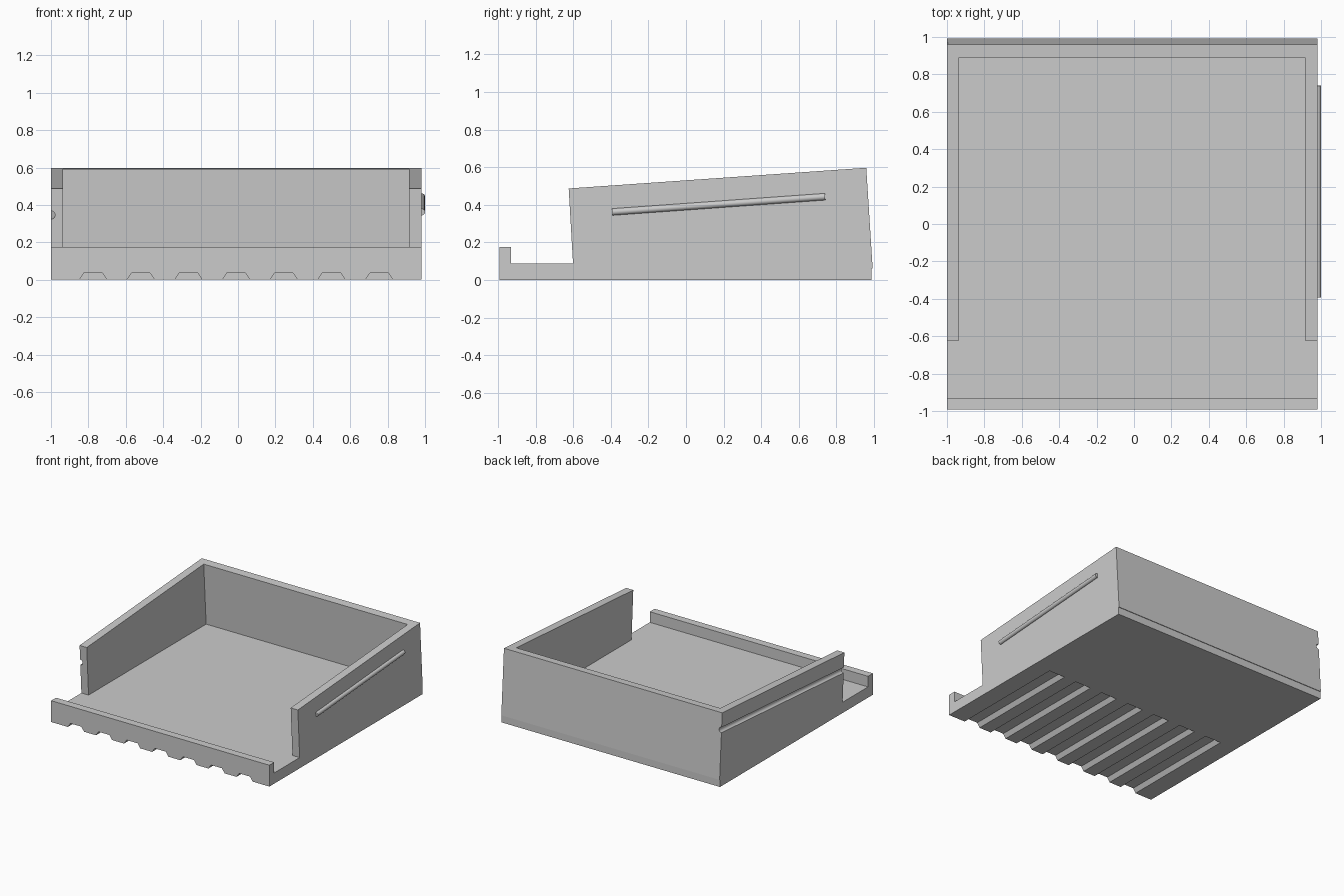
import bpy, bmesh, math
from mathutils import Vector

if "Cube" in bpy.data.objects:
    bpy.data.objects.remove(bpy.data.objects["Cube"])

grey = bpy.data.materials.new("pale grey")
grey.use_nodes = True
grey.diffuse_color = (0.6, 0.6, 0.6, 1)
grey.node_tree.nodes["Principled BSDF"].inputs["Base Color"].default_value = (0.6, 0.6, 0.6, 1)

LEFT, RIGHT, FLOOR = 0.98, -1.0, 0.088   # outer side planes and floor height


def prism(name, start, end):
    """Solid between two matching outlines of 3D points."""
    bm = bmesh.new()
    a = [bm.verts.new(p) for p in start]
    b = [bm.verts.new(p) for p in end]
    bm.faces.new(a)
    bm.faces.new(b)
    for i in range(len(a)):
        j = (i + 1) % len(a)
        bm.faces.new((a[i], a[j], b[j], b[i]))
    bmesh.ops.recalc_face_normals(bm, faces=bm.faces)
    mesh = bpy.data.meshes.new(name)
    bm.to_mesh(mesh)
    bm.free()
    mesh.materials.append(grey)
    obj = bpy.data.objects.new(name, mesh)
    bpy.context.collection.objects.link(obj)
    return obj


def side_prism(name, profile, x0, x1):
    """Side profile of (y, z) points extruded across x."""
    return prism(name, [(x0, y, z) for y, z in profile], [(x1, y, z) for y, z in profile])


def rod(name, start, end, radius, sides=32):
    """Round bar running in the y-z plane with square-cut ends."""
    start, end = Vector(start), Vector(end)
    across = Vector((1, 0, 0))
    up = (end - start).normalized().cross(across)
    angles = [2 * math.pi * i / sides for i in range(sides)]
    ring = [radius * (math.cos(t) * across + math.sin(t) * up) for t in angles]
    return prism(name, [start + r for r in ring], [end + r for r in ring])


def activate(obj):
    bpy.ops.object.select_all(action="DESELECT")
    obj.select_set(True)
    bpy.context.view_layer.objects.active = obj


def cut(obj, cutter):
    cutter.hide_render = True
    activate(obj)
    mod = obj.modifiers.new("cut", "BOOLEAN")
    mod.operation = "DIFFERENCE"
    mod.solver = "EXACT"
    mod.object = cutter
    bpy.ops.object.modifier_apply(modifier=mod.name)
    bpy.data.objects.remove(cutter)


# Base plate with raised front lip
base = side_prism("base_plate", [(-0.993, 0), (0.988, 0), (0.988, FLOOR), (-0.93, FLOOR),
                                 (-0.93, 0.175), (-0.993, 0.175)], RIGHT, LEFT)

# Seven tapered channels under the front half
for i in range(7):
    x = -0.775 + 0.255 * i
    outline = [(x - 0.08, -0.01), (x + 0.08, -0.01), (x + 0.05, 0.035), (x - 0.05, 0.035)]
    cut(base, prism("channel_cutter", [(px, -1.1, pz) for px, pz in outline],
                    [(px, 0, pz) for px, pz in outline]))

# Tilted wall shell, open at the front
walls = side_prism("tilted_walls", [(-0.601, FLOOR), (0.988, FLOOR), (0.988, 0.06), (0.993, 0.06),
                                    (0.959, 0.597), (-0.624, 0.487)], RIGHT, LEFT)
cut(walls, side_prism("cavity_cutter", [(-0.8, 0.05), (0.925, 0.05), (0.887, 0.66), (-0.8, 0.66)],
                      -0.935, 0.915))


# Sloping line shared by the rail and its matching groove
def slope_point(x, y):
    return (x, y, 0.39 + 0.0717 * y)


cut(walls, rod("groove_cutter", slope_point(RIGHT, -0.8), slope_point(RIGHT, 1.1), 0.022))
rail = rod("side_rail", slope_point(0.982, -0.392), slope_point(0.982, 0.74), 0.018)

for part in (walls, rail):
    activate(part)
    bpy.ops.object.shade_smooth_by_angle(angle=math.radians(30))
